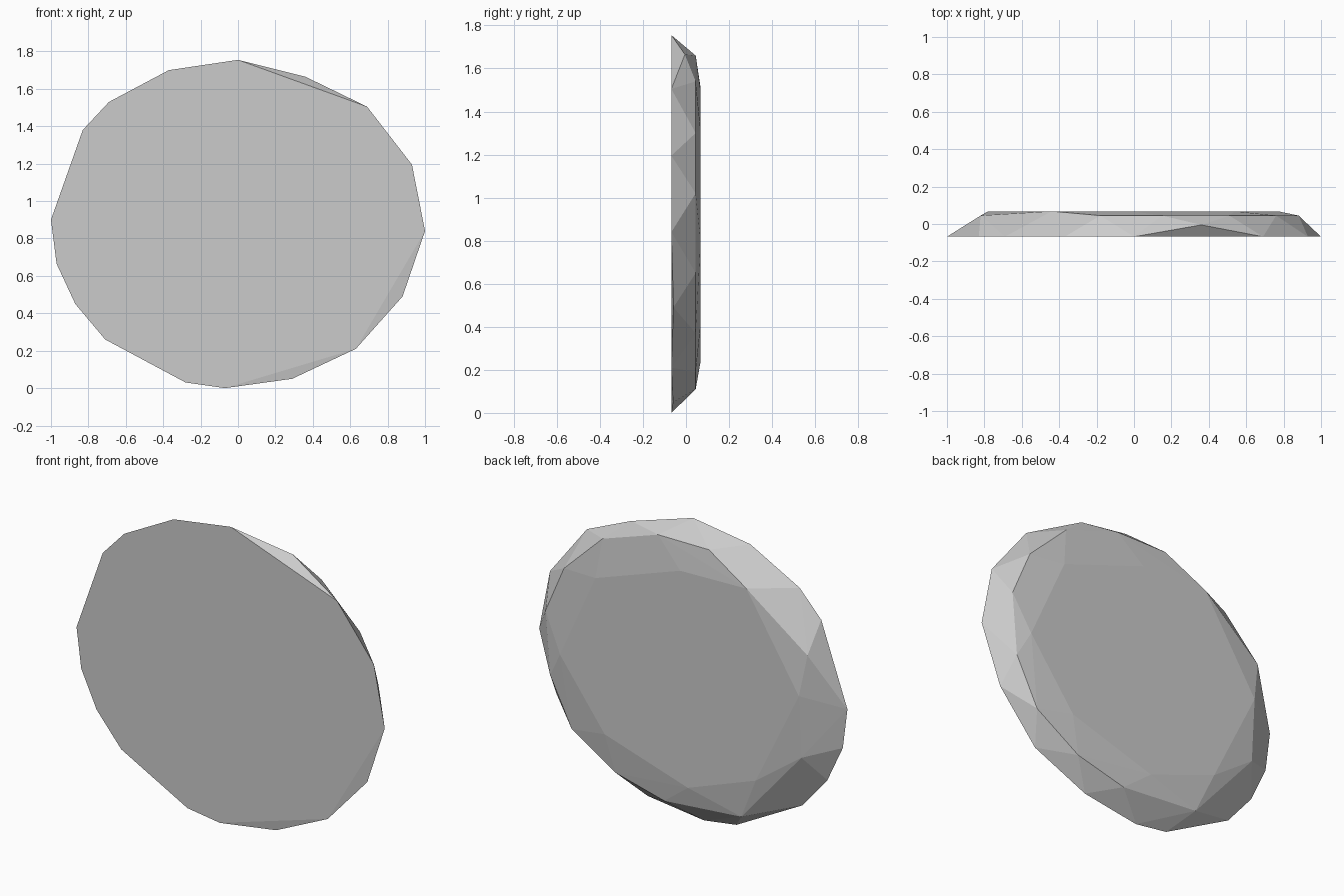
import bpy
import bmesh

# Remove the default cube if the scene has it
default_cube = bpy.data.objects.get("Cube")
if default_cube is not None:
    bpy.data.objects.remove(default_cube, do_unlink=True)


def make_material(name, colour):
    material = bpy.data.materials.new(name)
    material.use_nodes = True
    material.diffuse_color = colour
    shader = material.node_tree.nodes["Principled BSDF"]
    shader.inputs["Base Color"].default_value = colour
    return material


def build_faceted_stone(name, rings, loose_points, material):
    """Wrap flat outlines, each given as (depth, [(x, z), ...]), in a convex shell."""
    bm = bmesh.new()
    for depth, outline in rings:
        for x, z in outline:
            bm.verts.new((x, depth, z))
    for point in loose_points:
        bm.verts.new(point)
    hull = bmesh.ops.convex_hull(bm, input=list(bm.verts))
    leftovers = set(hull["geom_interior"]) | set(hull["geom_unused"])
    unused = [item for item in leftovers if isinstance(item, bmesh.types.BMVert)]
    bmesh.ops.delete(bm, geom=unused, context="VERTS")
    bmesh.ops.recalc_face_normals(bm, faces=list(bm.faces))
    for face in bm.faces:
        face.smooth = False
    mesh = bpy.data.meshes.new(name)
    bm.to_mesh(mesh)
    bm.free()
    mesh.materials.append(material)
    stone = bpy.data.objects.new(name, mesh)
    bpy.context.scene.collection.objects.link(stone)
    return stone


# Broad flat front face
front_outline = [
    (0, 1.755), (.69, 1.505), (.93, 1.195), (1, .84), (.63, .21),
    (-.07, 0), (-.28, .03), (-.71, .26), (-.87, .45), (-.97, .665),
    (-1, .9), (-.83, 1.38), (-.69, 1.53), (-.37, 1.7),
]

# Shoulder where the steep rim meets the shallow bevel
shoulder_outline = [
    (.88, 1.02), (.76, 1.3), (.51, 1.54), (.15, 1.66), (-.18, 1.66),
    (-.82, 1.21), (-.78, .6), (-.39, .15), (.11, .11),
    (.425, .19), (.71, .37), (.85, .65),
]

# Smaller flat back face
back_outline = [
    (-.44, 1.51), (-.01, 1.5), (.54, 1.31), (.77, .8), (.48, .41),
    (-.06, .24), (-.5, .4), (-.78, .97),
]

# Chipped rim corners set back from the front face
chipped_corners = [(.36, -.005, 1.665), (.88, -.058, .49), (.29, -.06, .05)]

stone_grey = make_material("stone grey", (.6, .6, .6, 1))
build_faceted_stone(
    "flat_stone",
    [(-.068, front_outline), (.045, shoulder_outline), (.068, back_outline)],
    chipped_corners,
    stone_grey,
)
